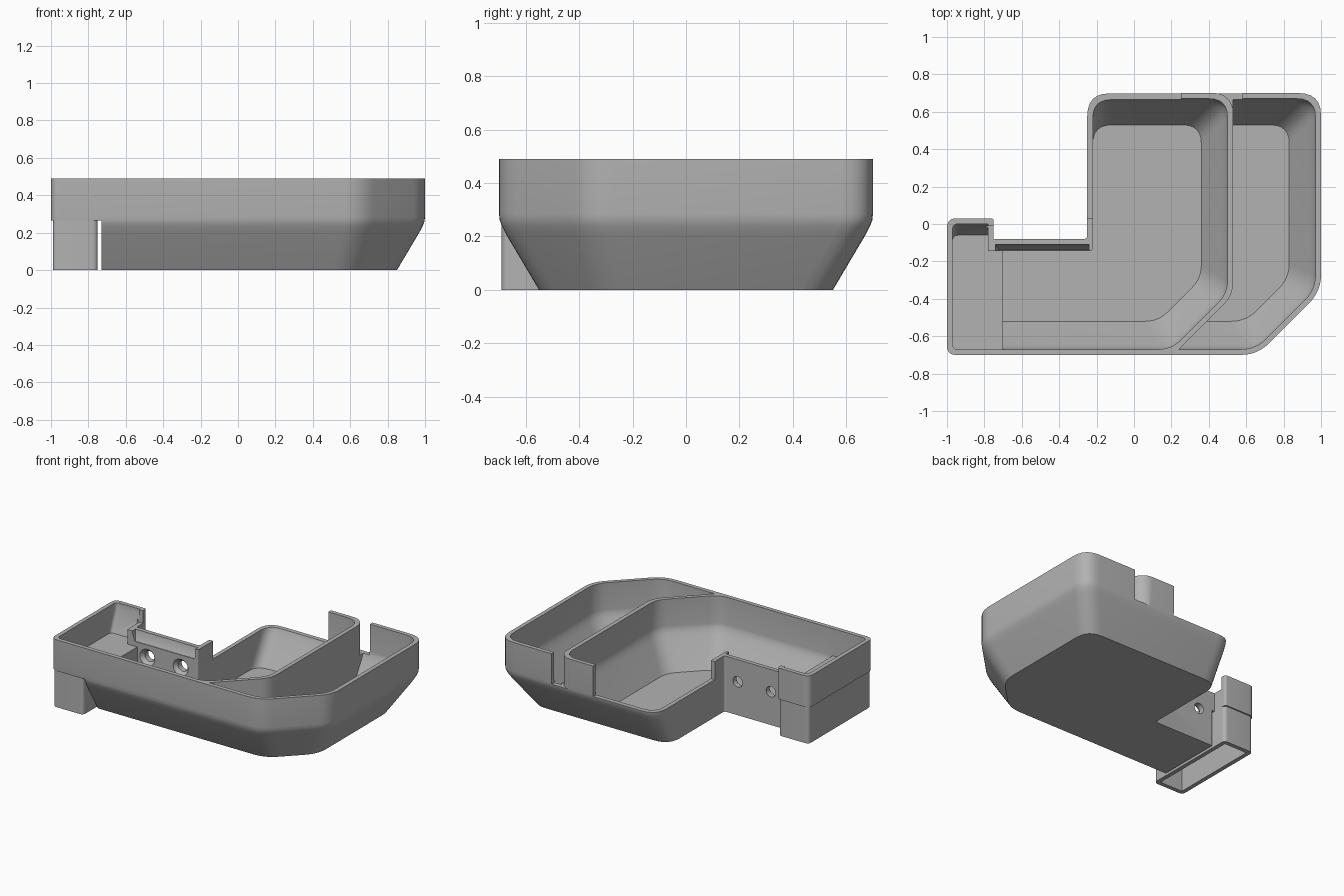
import bpy
import bmesh
from math import radians, sin, cos, pi
from mathutils import Vector, Matrix

if "Cube" in bpy.data.objects:
    bpy.data.objects.remove(bpy.data.objects["Cube"])

grey = bpy.data.materials.new("plain_grey")
grey.use_nodes = True
grey.diffuse_color = (0.45, 0.45, 0.45, 1)
grey.node_tree.nodes["Principled BSDF"].inputs["Base Color"].default_value = (0.45, 0.45, 0.45, 1)


def finish(name, bm):
    bmesh.ops.recalc_face_normals(bm, faces=bm.faces)
    mesh = bpy.data.meshes.new(name)
    bm.to_mesh(mesh)
    bm.free()
    mesh.materials.append(grey)
    obj = bpy.data.objects.new(name, mesh)
    bpy.context.collection.objects.link(obj)
    return obj


def rounded(points, radii, steps=6):
    """Closed outline with softened corners."""
    out = []
    for i, p in enumerate(points):
        if radii[i] == 0:
            out.append(p)
            continue
        before = (points[i - 1] - p).normalized()
        after = (points[(i + 1) % len(points)] - p).normalized()
        d = radii[i]
        for k in range(steps + 1):
            t = k / steps
            out.append(p + before * d * (1 - t) ** 2 + after * d * t ** 2)
    return out


def loft(name, low, high, radii, levels):
    """Solid through outlines blended from low to high; levels are (z, blend)."""
    bm = bmesh.new()
    rings = []
    for z, t in levels:
        corners = [Vector(a).lerp(Vector(b), t) for a, b in zip(low, high)]
        rings.append([bm.verts.new((p.x, p.y, z)) for p in rounded(corners, radii)])
    n = len(rings[0])
    for r0, r1 in zip(rings, rings[1:]):
        for i in range(n):
            j = (i + 1) % n
            bm.faces.new((r0[i], r0[j], r1[j], r1[i]))
    bm.faces.new(rings[0])
    bm.faces.new(rings[-1])
    return finish(name, bm)


def prism(name, outline, z0, z1, radii=None):
    return loft(name, outline, outline, radii or [0] * len(outline), [(z0, 0), (z1, 1)])


def box(name, x0, x1, y0, y1, z0, z1, r=0):
    return prism(name, [(x0, y0), (x1, y0), (x1, y1), (x0, y1)], z0, z1, [r] * 4)


def cone_y(name, x, z, y0, y1, r0, r1):
    bm = bmesh.new()
    place = Matrix.Translation((x, (y0 + y1) / 2, z)) @ Matrix.Rotation(radians(-90), 4, "X")
    bmesh.ops.create_cone(bm, cap_ends=True, segments=20, radius1=r0, radius2=r1,
                          depth=y1 - y0, matrix=place)
    return finish(name, bm)


def cut(target, cutter):
    cutter.hide_render = True
    mod = target.modifiers.new("cut", "BOOLEAN")
    mod.operation = "DIFFERENCE"
    mod.solver = "EXACT"
    mod.object = cutter
    bpy.context.view_layer.objects.active = target
    bpy.ops.object.modifier_apply(modifier=mod.name)
    bpy.data.objects.remove(cutter)


# Outer shell: L-shaped, vertical rim over a tapered base
tray = loft(
    "tray_body",
    [(-1, -.55), (.6, -.55), (.85, -.3), (.85, .55), (-.25, .55),
     (-.25, -.08), (-.75, -.08), (-.75, .03), (-1, .03)],
    [(-1, -.7), (.66, -.7), (1, -.36), (1, .7), (-.25, .7),
     (-.25, -.08), (-.75, -.08), (-.75, .03), (-1, .03)],
    [.05, .09, .09, .12, .12, .02, 0, .015, .05],
    [(0, 0), (.21, .83), (.24, .93), (.26, .98), (.285, 1), (.49, 1)])

# Space under the side lobe
cut(tray, box("lobe_space", -1.1, -.73, -.8, .1, -.1, .265))

# Main basin, sloped on three sides
slope = [(.03, 0), (.22, .8), (.25, .91), (.275, .98), (.295, 1), (.6, 1)]
cut(tray, loft(
    "main_basin",
    [(-.7, -.52), (.13, -.52), (.36, -.29), (.36, .53), (-.22, .53), (-.22, -.145), (-.7, -.145)],
    [(-.7, -.67), (.2, -.67), (.5, -.37), (.5, .67), (-.22, .67), (-.22, -.145), (-.7, -.145)],
    [0, .07, .07, .1, .1, .02, 0], slope))

# Outer basin beyond the divider
cut(tray, loft(
    "outer_basin",
    [(.39, -.52), (.6, -.52), (.83, -.29), (.83, .53), (.53, .53), (.53, -.38)],
    [(.24, -.67), (.65, -.67), (.97, -.35), (.97, .67), (.53, .67), (.53, -.38)],
    [0, .08, .08, .1, 0, .07], slope))

# Shallow shelf in the side lobe, sloped at its back
cut(tray, loft(
    "shelf_basin",
    [(-.97, -.67), (-.65, -.67), (-.65, -.145), (-.78, -.145), (-.78, -.06), (-.97, -.06)],
    [(-.97, -.67), (-.65, -.67), (-.65, -.145), (-.78, -.145), (-.78, 0), (-.97, 0)],
    [.03, 0, 0, 0, 0, .03], [(.295, 0), (.45, 1), (.6, 1)]))

# Sloped top of the mounting wall
cut(tray, loft(
    "wall_slope",
    [(-.72, -.2), (-.24, -.2), (-.24, -.14), (-.72, -.14)],
    [(-.74, -.2), (-.24, -.2), (-.24, -.11), (-.74, -.11)],
    [0] * 4, [(.33, 0), (.39, 1), (.6, 1)]))

# Lowered stretches of the rim
cut(tray, box("mounting_wall_drop", -.79, -.2, -.16, -.01, .4, .6))
cut(tray, box("corner_drop", -.3, -.2, -.05, .05, .4, .6))
cut(tray, box("back_drop", -.3, .25, .03, .8, .27, .6))

# Overflow gap that follows the rounded end of the divider
arc = [(.43 + .1 * cos(a * pi / 16), .6 + .1 * sin(a * pi / 16)) for a in range(9)]
cut(tray, prism("overflow_gap", [(.43, .8), (.58, .8), (.58, .6)] + arc, .27, .6))

# Countersunk mounting holes
for x in (-.62, -.355):
    cut(tray, cone_y("hole", x, .24, -.2, 0, .038, .038))
    cut(tray, cone_y("countersink", x, .24, -.15, -.12, .064, .038))

# Hollow foot below the lobe, open underneath
foot = box("hollow_foot", -.99, -.75, -.69, .02, 0, .275, .03)
cut(foot, box("foot_hollow", -.96, -.78, -.66, -.01, -.1, .255))

for obj in (tray, foot):
    bpy.ops.object.select_all(action="DESELECT")
    obj.select_set(True)
    bpy.context.view_layer.objects.active = obj
    bpy.ops.object.shade_smooth_by_angle(angle=radians(28))
